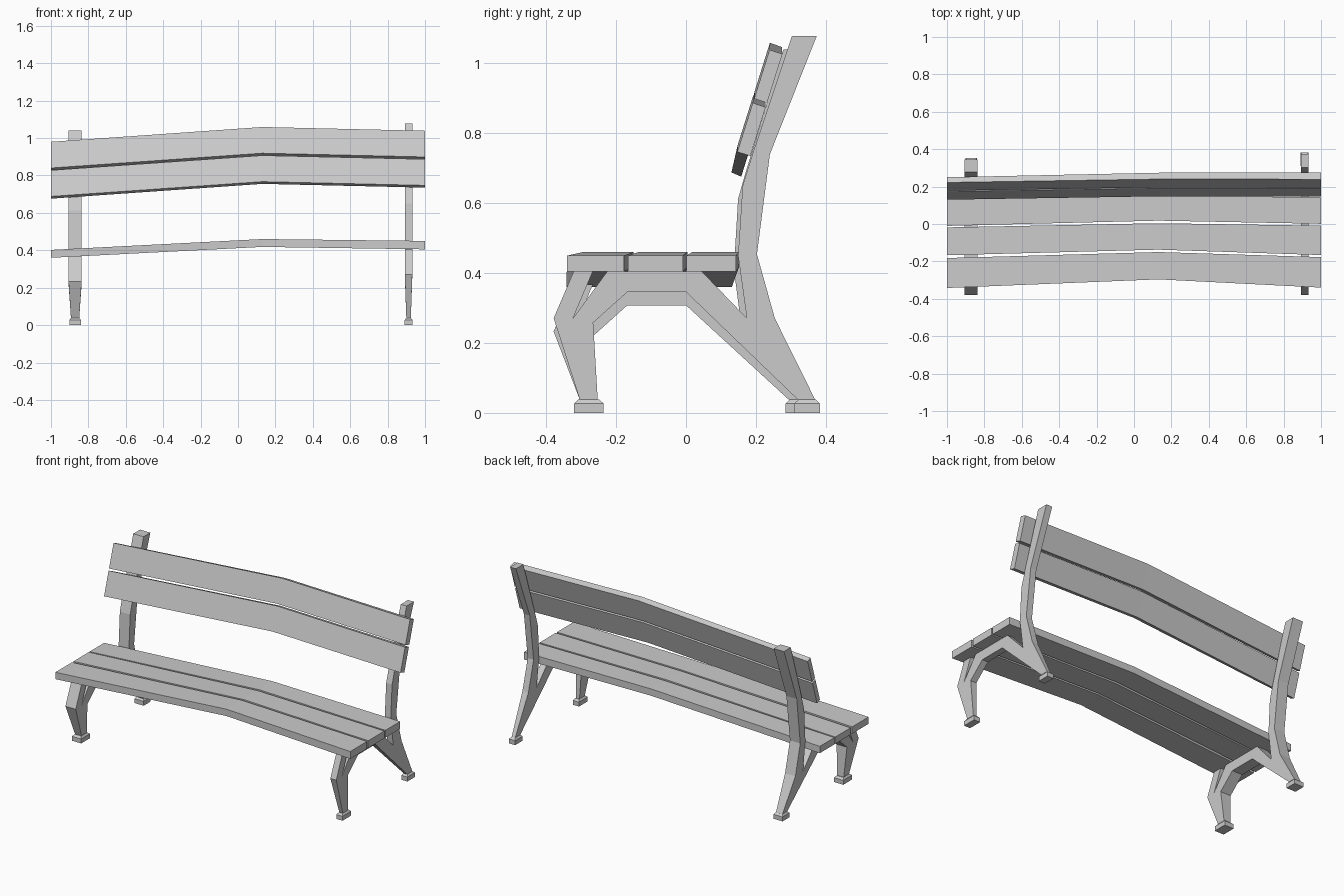
import bpy, bmesh

if "Cube" in bpy.data.objects:
    bpy.data.objects.remove(bpy.data.objects["Cube"])


def loft(name, rings):
    """Join equal-length rings of points into one closed solid."""
    bm = bmesh.new()
    vs = [[bm.verts.new(p) for p in r] for r in rings]
    n = len(rings[0])
    for a, b in zip(vs, vs[1:]):
        for i in range(n):
            j = (i + 1) % n
            bm.faces.new((a[i], a[j], b[j], b[i]))
    bm.faces.new(vs[0])
    bm.faces.new(vs[-1])
    bmesh.ops.recalc_face_normals(bm, faces=bm.faces)
    mesh = bpy.data.meshes.new(name)
    bm.to_mesh(mesh)
    bm.free()
    ob = bpy.data.objects.new(name, mesh)
    bpy.context.collection.objects.link(ob)
    return ob


# Side frame outline (y, z): front leg, notch, seat bearer, back post, rear leg
PROFILE = [(-0.30, 0.035), (-0.375, 0.271), (-0.318, 0.405), (-0.264, 0.405),
           (-0.32, 0.271), (-0.223, 0.405), (0.045, 0.405), (0.174, 0.271),
           (0.149, 0.45), (0.162, 0.65), (0.19, 0.74), (0.303, 1.078),
           (0.374, 1.078), (0.24, 0.74), (0.203, 0.454), (0.254, 0.271),
           (0.371, 0.035), (0.323, 0.035), (0.0, 0.346), (-0.166, 0.346),
           (-0.263, 0.258), (-0.25, 0.035)]


def side_frame(side, cx, half, half_low, drop, squash):
    def pt(y, z, s):
        h = half_low if z < 0.1 else half
        return (cx + s * h, y * squash if y > 0 else y * 1.01,
                z - drop if z > 0.1 else z)
    loft(side + "_frame", [[pt(y, z, s) for y, z in PROFILE] for s in (-1, 1)])
    # Foot pads with a sloped neck
    for part, y0, y1 in (("front", -0.32, -0.236), ("rear", 0.31, 0.383)):
        rings = []
        for z, inset in ((0, 0), (0.027, 0), (0.038, 0.012)):
            h = half_low + 0.009 - inset * 0.7
            k = squash if y0 > 0 else 1
            a, b = y0 * k + inset, y1 * k - inset
            rings.append([(cx - h, a, z), (cx + h, a, z),
                          (cx + h, b, z), (cx - h, b, z)])
        loft(f"{side}_{part}_foot", rings)


side_frame("left", -0.871, 0.035, 0.022, 0.038, 0.92)
side_frame("right", 0.912, 0.02, 0.012, 0.0, 1.0)

XS = (-1, 0.13, 1)

# Seat slats: front and back edge at left end, bend, right end
SEAT = [((-0.342, -0.182), (-0.296, -0.15), (-0.34, -0.177)),
        ((-0.167, -0.018), (-0.137, 0.004), (-0.166, -0.009)),
        ((-0.010, 0.131), (0.018, 0.152), (0.001, 0.143))]
SEAT_Z = ((0.36, 0.402), (0.418, 0.46), (0.405, 0.45))
for i, edges in enumerate(SEAT):
    loft(f"seat_slat_{i + 1}",
         [[(x, a, z0), (x, b, z0), (x, b, z1), (x, a, z1)]
          for x, (a, b), (z0, z1) in zip(XS, edges, SEAT_Z)])

# Back slats: lower front corner (y, z) and thickness at left, bend, right
BACK = ((0.130, 0.688, 0.028), (0.148, 0.767, 0.034), (0.147, 0.747, 0.037))
for i, name in enumerate(("lower", "upper")):
    rings = []
    for x, (y, z, t) in zip(XS, BACK):
        y, z = y + 0.048 * i, z + 0.152 * i
        rings.append([(x, y, z), (x, y + t, z - 0.012),
                      (x, y + t + 0.044, z + 0.128), (x, y + 0.044, z + 0.14)])
    loft(name + "_back_slat", rings)
